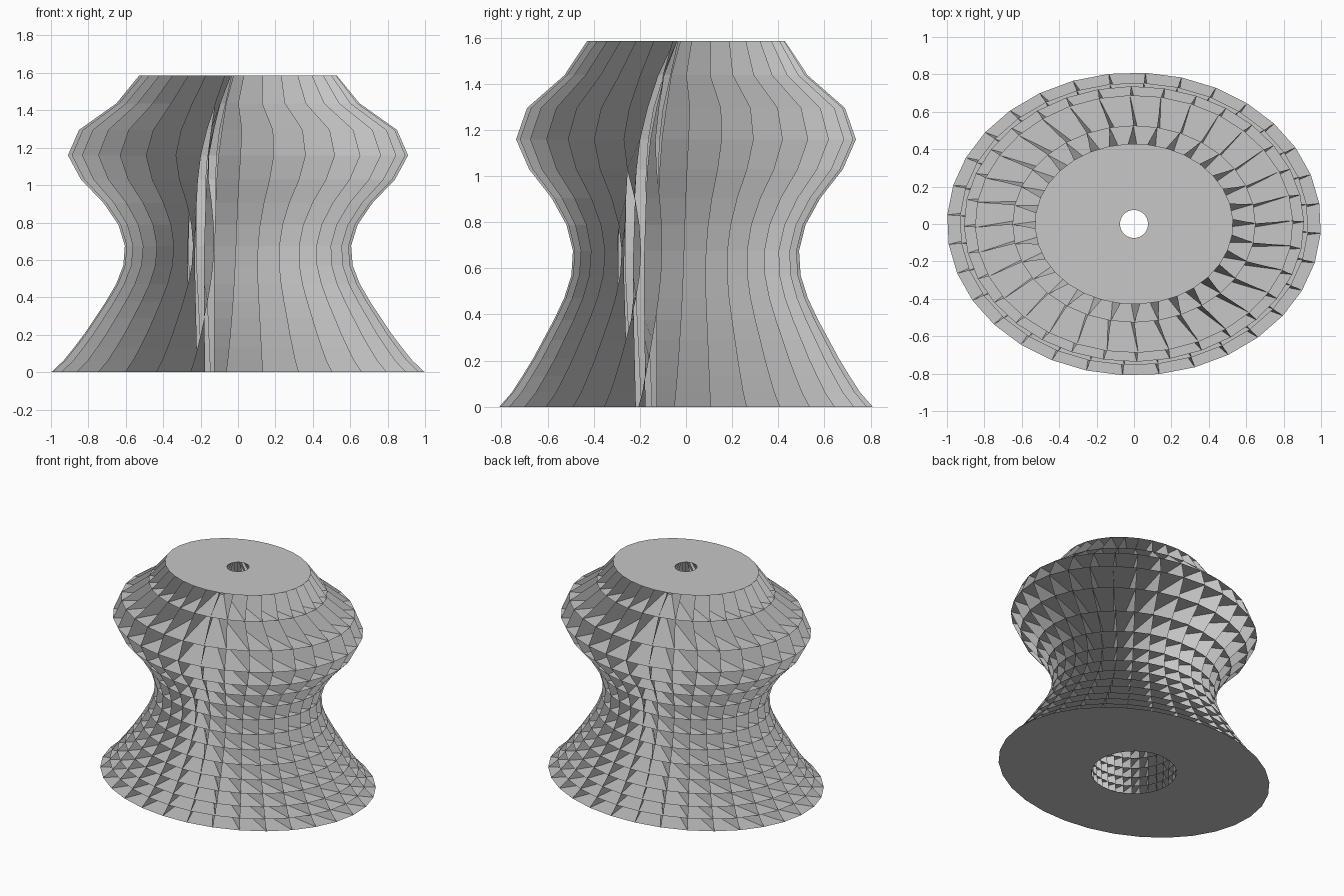
import bpy, bmesh
from math import sin, cos, tau, radians

old = bpy.data.objects.get("Cube")
if old:
    bpy.data.objects.remove(old)

SIDES, ROWS, HEIGHT = 32, 15, 1.585
ASPECT = 0.81          # depth of the oval against its width
SWEEP = 2              # steps by which each fin leans on its way inward

# (height, radius) of the outer body and of the domed hollow inside
BODY = [(0, 1.0), (0.06, 0.935), (0.185, 0.835), (0.38, 0.705), (0.5, 0.635),
        (0.59, 0.607), (0.68, 0.605), (0.79, 0.64), (0.906, 0.72),
        (1.03, 0.84), (1.16, 0.91), (1.296, 0.85), (1.437, 0.65), (HEIGHT, 0.53)]
HOLLOW = [(0, 0.29), (0.6, 0.32), (1.0, 0.31), (1.16, 0.285), (1.296, 0.24),
          (1.437, 0.17), (HEIGHT, 0.075)]
# (height, degrees) the rows are turned
TURN = [(0, -3.5), (1.296, 1.5), (1.437, 0.3), (HEIGHT, 3.5)]

grey = bpy.data.materials.new("plain grey")
grey.use_nodes = True
colour = (0.57, 0.57, 0.57, 1)
grey.diffuse_color = colour
grey.node_tree.nodes["Principled BSDF"].inputs["Base Color"].default_value = colour


def sample(profile, z):
    for (z0, r0), (z1, r1) in zip(profile, profile[1:]):
        if z <= z1:
            return r0 + (r1 - r0) * (z - z0) / (z1 - z0)
    return profile[-1][1]


def ring(bm, rx, ry, z):
    turn = radians(sample(TURN, z))
    angles = [tau * i / SIDES + turn for i in range(SIDES)]
    return [bm.verts.new((rx * cos(a), ry * sin(a), z)) for a in angles]


def rings(bm, row):
    # rows grow taller towards the top
    t = row / ROWS
    z = HEIGHT * (0.57 * t + 0.43 * t * t)
    w, bore = sample(BODY, z), sample(HOLLOW, z)
    return ring(bm, w, w * ASPECT, z), ring(bm, bore, bore, z)


def finish(bm, name):
    mesh = bpy.data.meshes.new(name)
    bm.to_mesh(mesh)
    bm.free()
    mesh.materials.append(grey)
    obj = bpy.data.objects.new(name, mesh)
    bpy.context.collection.objects.link(obj)


# stacked oval plates, each with a round hole
bm = bmesh.new()
for row in range(ROWS + 1):
    outer, inner = rings(bm, row)
    for i in range(SIDES):
        j = (i + 1) % SIDES
        quad = (outer[i], outer[j], inner[j], inner[i])
        bm.faces.new(quad if row else quad[::-1])
finish(bm, "oval_plates")

# swept upright fins between the plates
bm = bmesh.new()
levels = [rings(bm, row) for row in range(ROWS + 1)]
for (low_out, low_in), (up_out, up_in) in zip(levels, levels[1:]):
    for i in range(SIDES):
        k = (i - SWEEP) % SIDES
        bm.faces.new((low_out[i], low_in[k], up_in[k], up_out[i]))
finish(bm, "swept_fins")
